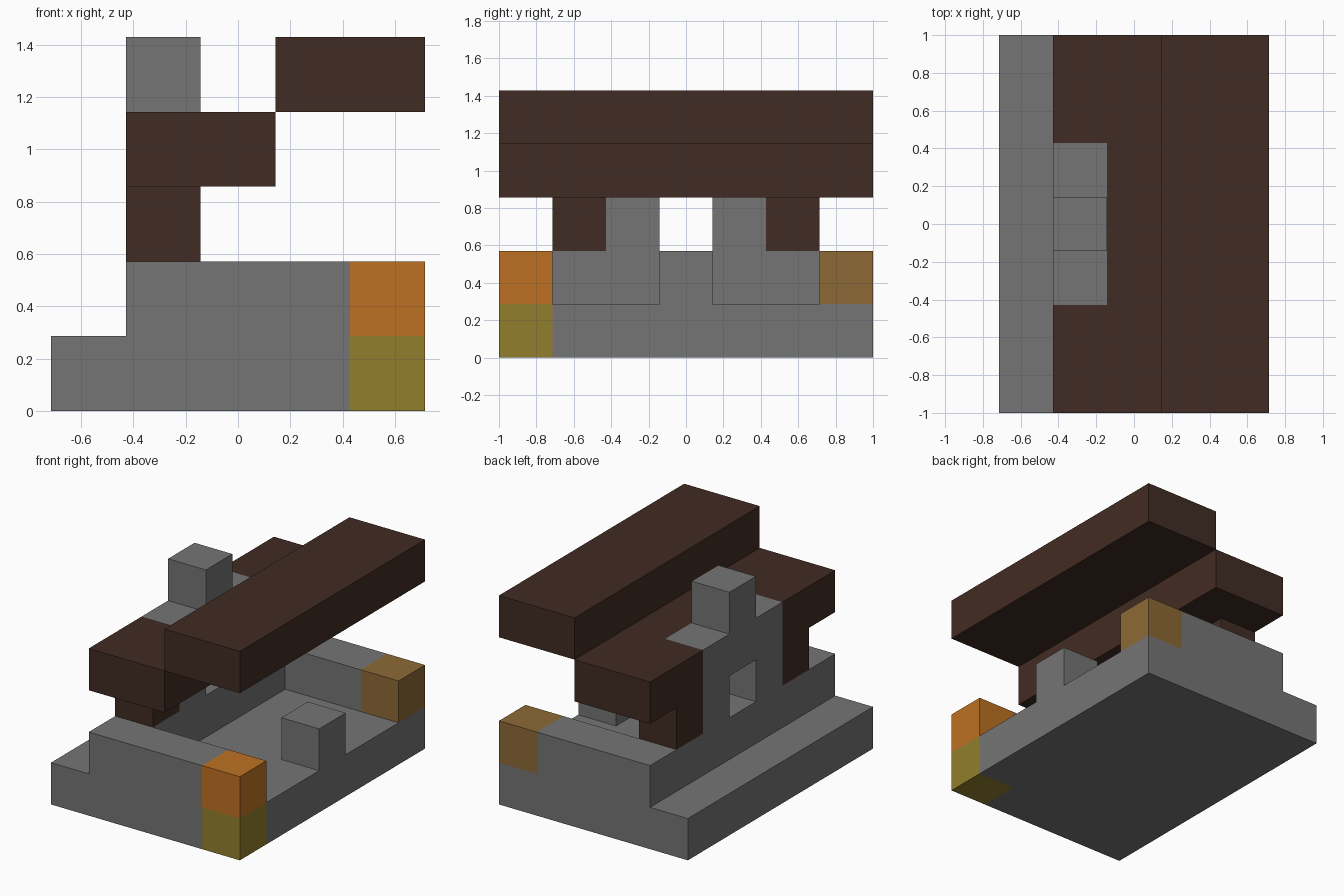
import bpy
import bmesh

U = 2 / 7  # one grid cell; the model is 5 x 7 x 5 cells

if "Cube" in bpy.data.objects:
    bpy.data.objects.remove(bpy.data.objects["Cube"], do_unlink=True)


def material(name, rgb):
    m = bpy.data.materials.new(name)
    m.use_nodes = True
    colour = (*rgb, 1)
    m.diffuse_color = colour
    m.node_tree.nodes["Principled BSDF"].inputs["Base Color"].default_value = colour
    return m


stone = material("stone grey", (0.178, 0.178, 0.178))
wood = material("dark brown", (0.053, 0.025, 0.017))
orange = material("orange", (0.515, 0.165, 0.016))
olive = material("olive", (0.287, 0.212, 0.026))
tan = material("tan", (0.27, 0.141, 0.036))


def prism(name, outline, low, high, mat, axis="z"):
    """Extrude an outline (in cells) along z, or along x for a yz outline."""
    def place(u, v, w):
        x, y, z = (u, v, w) if axis == "z" else (w, u, v)
        return ((x - 2.5) * U, (y - 3.5) * U, z * U)

    bm = bmesh.new()
    bottom = [bm.verts.new(place(u, v, low)) for u, v in outline]
    top = [bm.verts.new(place(u, v, high)) for u, v in outline]
    bm.faces.new(bottom[::-1])
    bm.faces.new(top)
    n = len(outline)
    for i in range(n):
        j = (i + 1) % n
        bm.faces.new((bottom[i], bottom[j], top[j], top[i]))
    bmesh.ops.recalc_face_normals(bm, faces=bm.faces)
    mesh = bpy.data.meshes.new(name)
    bm.to_mesh(mesh)
    bm.free()
    mesh.materials.append(mat)
    obj = bpy.data.objects.new(name, mesh)
    bpy.context.collection.objects.link(obj)


def box(name, x, y, z, mat, size=(1, 1, 1)):
    a, b, c = size
    prism(name, [(x, y), (x + a, y), (x + a, y + b), (x, y + b)], z, z + c, mat)


# Floor slab, notched at one corner, and the U-shaped wall on it
prism("floor_slab", [(0, 0), (4, 0), (4, 1), (5, 1), (5, 7), (0, 7)], 0, 1, stone)
prism("low_wall", [(1, 0), (4, 0), (4, 1), (2, 1), (2, 6), (4, 6), (4, 7), (1, 7)],
      1, 2, stone)
box("entrance_block", 4, 3, 1, stone)

# Upper wall with window gap, stepping in to the chimney
prism("chimney_wall", [(2, 2), (3, 2), (3, 3), (4, 3), (4, 2), (5, 2), (5, 4),
                       (4, 4), (4, 5), (3, 5), (3, 4), (2, 4)], 1, 2, stone, "x")

# Coloured corner blocks
box("corner_base", 4, 0, 0, olive)
box("corner_cap_right", 4, 0, 1, orange)
box("corner_cap_left", 4, 6, 1, tan)

# Posts and stepped roof
for side, y in (("right", 1), ("left", 5)):
    box("roof_post_" + side, 1, y, 2, wood)
prism("lower_roof", [(1, 0), (3, 0), (3, 7), (1, 7), (1, 5), (2, 5), (2, 2), (1, 2)],
      3, 4, wood)
box("upper_roof", 3, 0, 4, wood, (2, 7, 1))
